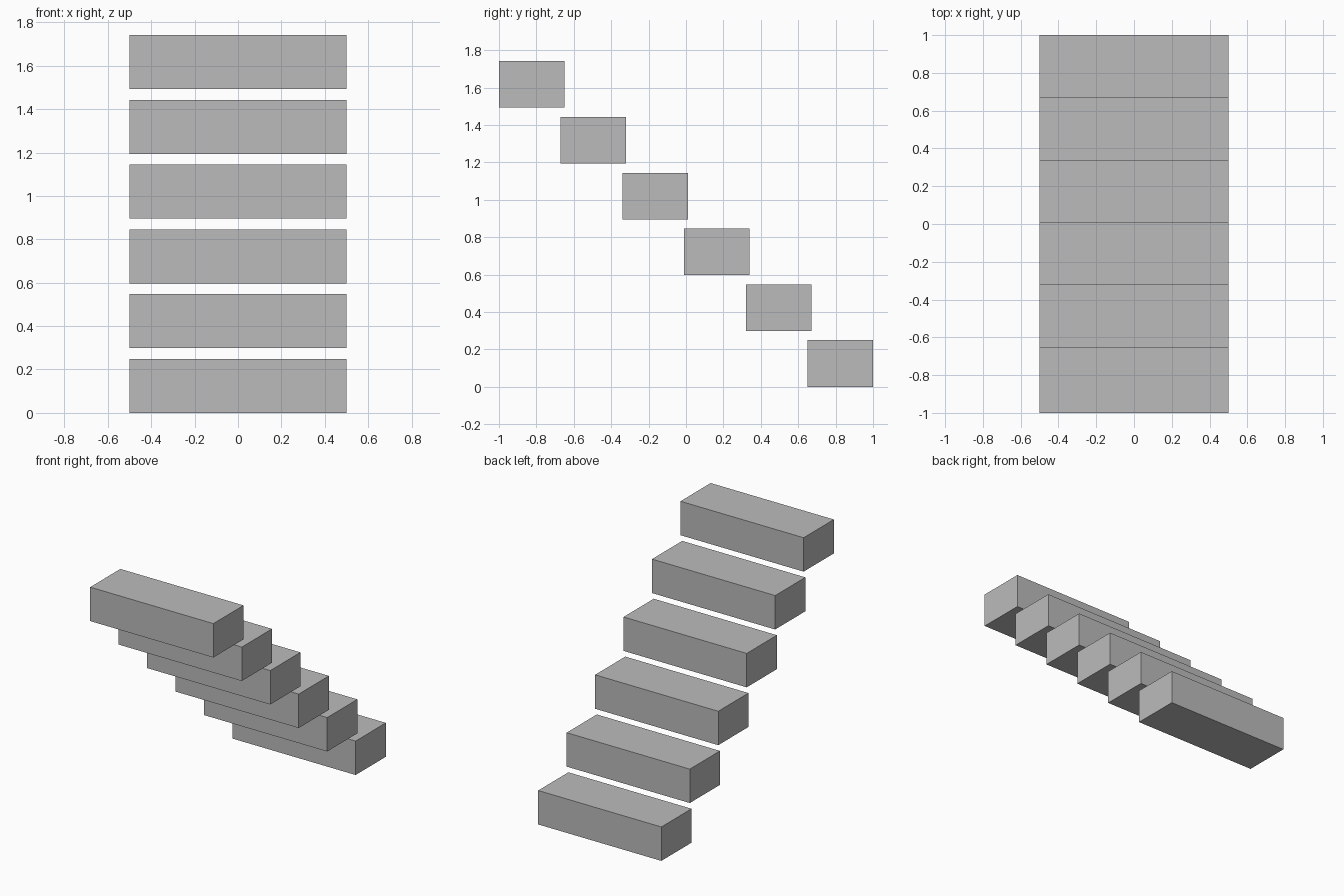
import bpy

if "Cube" in bpy.data.objects:
    bpy.data.objects.remove(bpy.data.objects["Cube"])

STEPS = 6
WIDTH, DEPTH, HEIGHT = 1.0, 0.35, 0.249
RUN, RISE = 0.33, 0.2985

grey = bpy.data.materials.new("plain_grey")
grey.diffuse_color = (0.5, 0.5, 0.5, 1)
grey.use_nodes = True
grey.node_tree.nodes["Principled BSDF"].inputs["Base Color"].default_value = grey.diffuse_color

# Floating block steps, climbing from the back up to the front
for i in range(STEPS):
    y = 1 - DEPTH / 2 - i * RUN
    z = HEIGHT / 2 + i * RISE
    bpy.ops.mesh.primitive_cube_add(size=1, location=(0, y, z))
    step = bpy.context.object
    step.name = f"stair_step_{i + 1}"
    step.scale = (WIDTH, DEPTH, HEIGHT)
    step.data.materials.append(grey)
